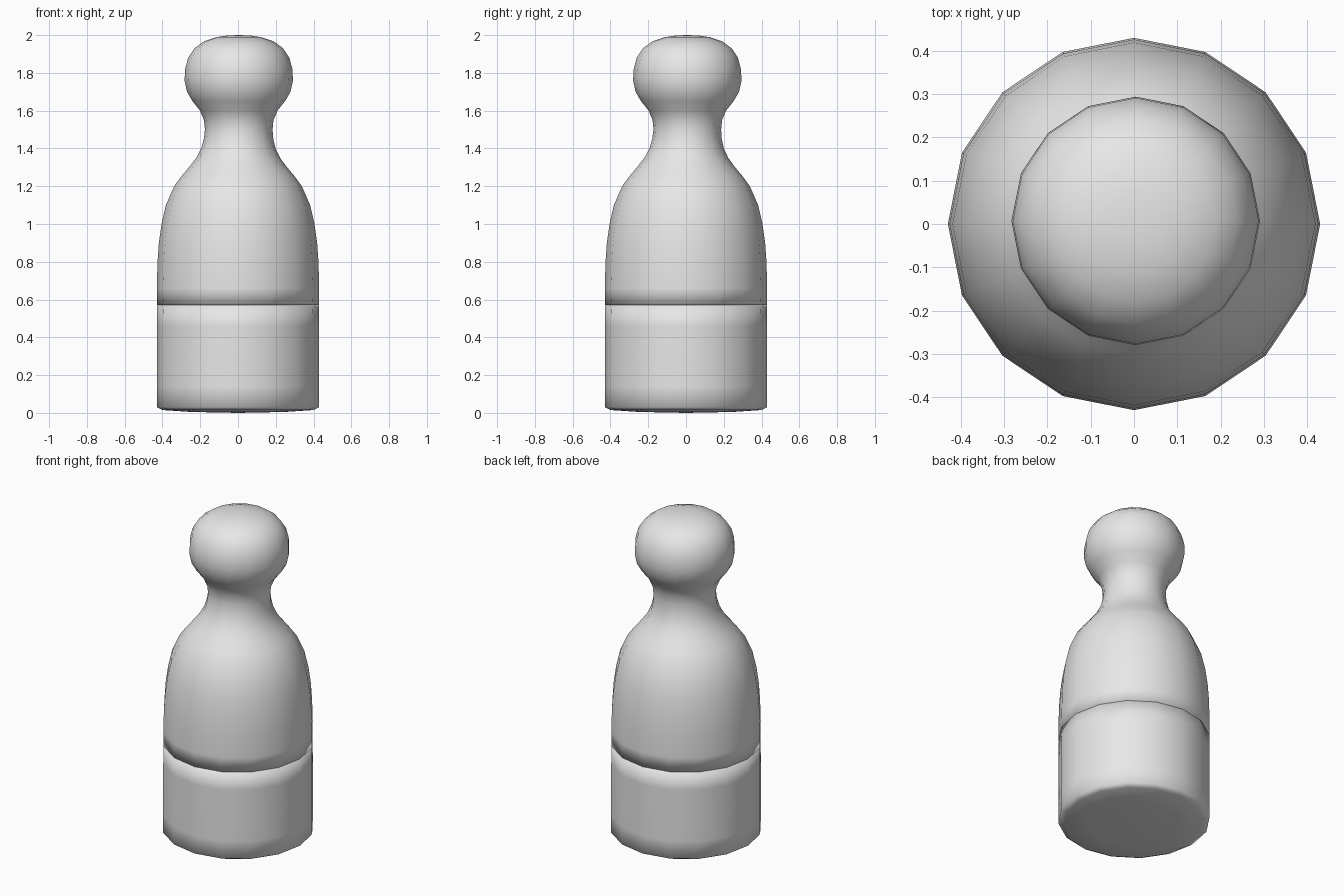
import bpy
import bmesh
import math

if "Cube" in bpy.data.objects:
    bpy.data.objects.remove(bpy.data.objects["Cube"])

SIDES = 16

grey = bpy.data.materials.new("light_grey")
grey.diffuse_color = (0.8, 0.8, 0.8, 1)
grey.use_nodes = True
grey.node_tree.nodes["Principled BSDF"].inputs["Base Color"].default_value = grey.diffuse_color


def lathe(name, profile, lean=None):
    """Turn a (radius, height) profile; lean(z) shifts each ring sideways."""
    bm = bmesh.new()
    rings = []
    for r, z in profile:
        dx, dy = lean(z) if lean else (0, 0)
        if r == 0:
            rings.append([bm.verts.new((dx, dy, z))])
        else:
            rings.append([bm.verts.new((dx + r * math.cos(a), dy + r * math.sin(a), z))
                          for a in (2 * math.pi * i / SIDES for i in range(SIDES))])
    for low, high in zip(rings, rings[1:]):
        for i in range(SIDES):
            j = (i + 1) % SIDES
            if len(low) == 1:
                bm.faces.new((low[0], high[j], high[i]))
            elif len(high) == 1:
                bm.faces.new((low[i], low[j], high[0]))
            else:
                bm.faces.new((low[i], low[j], high[j], high[i]))
    for f in bm.faces:
        f.smooth = True
    mesh = bpy.data.meshes.new(name)
    bm.to_mesh(mesh)
    bm.free()
    mesh.materials.append(grey)
    obj = bpy.data.objects.new(name, mesh)
    bpy.context.collection.objects.link(obj)
    return obj


def head_lean(z):
    # The neck and head sit slightly off centre
    t = min(max((z - 1.3) / 0.2, 0), 1)
    return 0.004 * t, 0.007 * t


# Base drum with a faintly domed underside
lathe("base", [(0, 0), (0.25, 0.005), (0.4, 0.015), (0.43, 0.03), (0.43, 0.14),
               (0.43, 0.46), (0.428, 0.568), (0.4, 0.569), (0, 0.569)])

# Shoulders, neck and rounded head in one turned piece
lathe("body_and_head", [
    (0, 0.57), (0.4, 0.57), (0.428, 0.571), (0.43, 0.66), (0.426, 0.8), (0.419, 0.9),
    (0.405, 1.0), (0.382, 1.1), (0.338, 1.2), (0.302, 1.25), (0.26, 1.3),
    (0.222, 1.35), (0.197, 1.4), (0.184, 1.45), (0.179, 1.5), (0.184, 1.55),
    (0.205, 1.6), (0.245, 1.65), (0.274, 1.7), (0.287, 1.76), (0.284, 1.82),
    (0.268, 1.88), (0.235, 1.93), (0.185, 1.967), (0.12, 1.989), (0.06, 1.998), (0, 2.0),
], head_lean)
